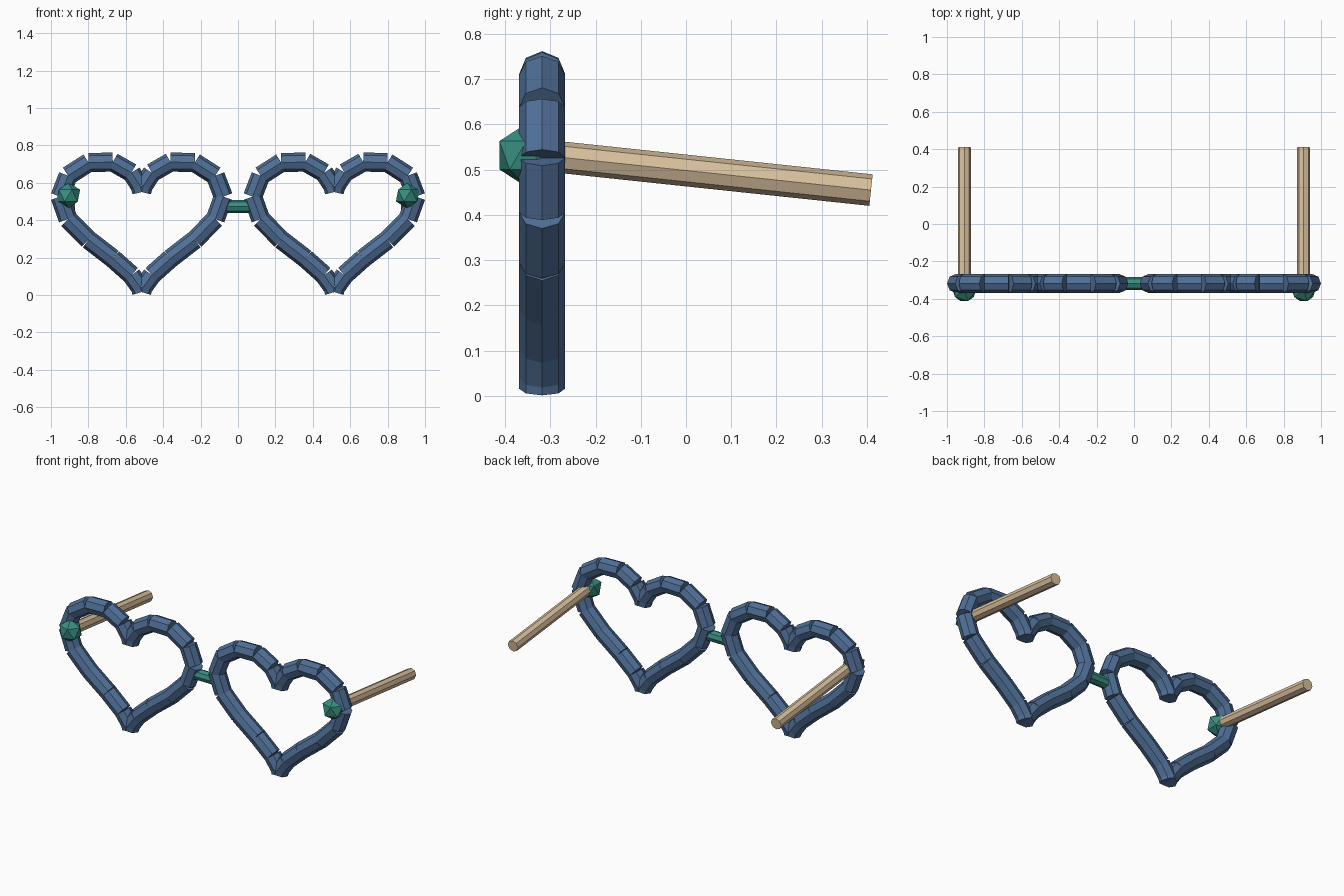
import bpy, bmesh
from math import sin, cos, radians
from mathutils import Vector, Matrix

if "Cube" in bpy.data.objects:
    bpy.data.objects.remove(bpy.data.objects["Cube"])


def material(name, rgb):
    m = bpy.data.materials.new(name)
    m.diffuse_color = (*rgb, 1)
    m.use_nodes = True
    m.node_tree.nodes["Principled BSDF"].inputs["Base Color"].default_value = m.diffuse_color
    return m


BLUE = material("blue", (0.08, 0.16, 0.31))
TEAL = material("teal", (0.04, 0.27, 0.22))
TAN = material("tan", (0.68, 0.52, 0.33))
Y = -0.318  # plane of the frame


def rod(bm, p, q, r, side):
    """Eight-sided capped cylinder from p to q, one edge facing 'side'."""
    p, q, x = Vector(p), Vector(q), Vector(side)
    z = (q - p).normalized()
    y = z.cross(x).normalized()
    x = y.cross(z)
    rot = Matrix((x, y, z)).transposed().to_4x4()
    bmesh.ops.create_cone(bm, cap_ends=True, segments=8, radius1=r, radius2=r,
                          depth=(q - p).length,
                          matrix=Matrix.Translation((p + q) / 2) @ rot)


def finish(bm, name, mat):
    me = bpy.data.meshes.new(name)
    bm.to_mesh(me)
    bm.free()
    me.materials.append(mat)
    ob = bpy.data.objects.new(name, me)
    bpy.context.collection.objects.link(ob)


def heart(cx, deg):
    t = radians(deg)
    h = 13 * cos(t) - 5 * cos(2 * t) - 2 * cos(3 * t) - cos(4 * t)
    return (cx + 0.0273 * 16 * sin(t) ** 3, Y, 0.016 + 0.0243 * (h + 17))


for s, label in ((-1, "left"), (1, "right")):
    # heart-shaped rim made of 24 straight rods
    bm = bmesh.new()
    for k in range(24):
        rod(bm, heart(s * 0.515, 15 * k), heart(s * 0.515, 15 * k + 15), 0.051, (0, 1, 0))
    finish(bm, label + "_heart_rim", BLUE)

    # temple arm sloping gently down to the back
    bm = bmesh.new()
    rod(bm, (s * 0.907, -0.318, 0.532), (s * 0.907, 0.409, 0.455), 0.035, (1, 0, 0))
    finish(bm, label + "_temple_arm", TAN)

    # faceted gem at the hinge
    bm = bmesh.new()
    bmesh.ops.create_icosphere(bm, subdivisions=1, radius=0.07,
                               matrix=Matrix.Translation((s * 0.907, -0.353, 0.532)))
    finish(bm, label + "_hinge_gem", TEAL)

# nose bridge
bm = bmesh.new()
rod(bm, (-0.085, Y, 0.473), (0.085, Y, 0.473), 0.034, (0, 1, 0))
finish(bm, "nose_bridge", TEAL)
